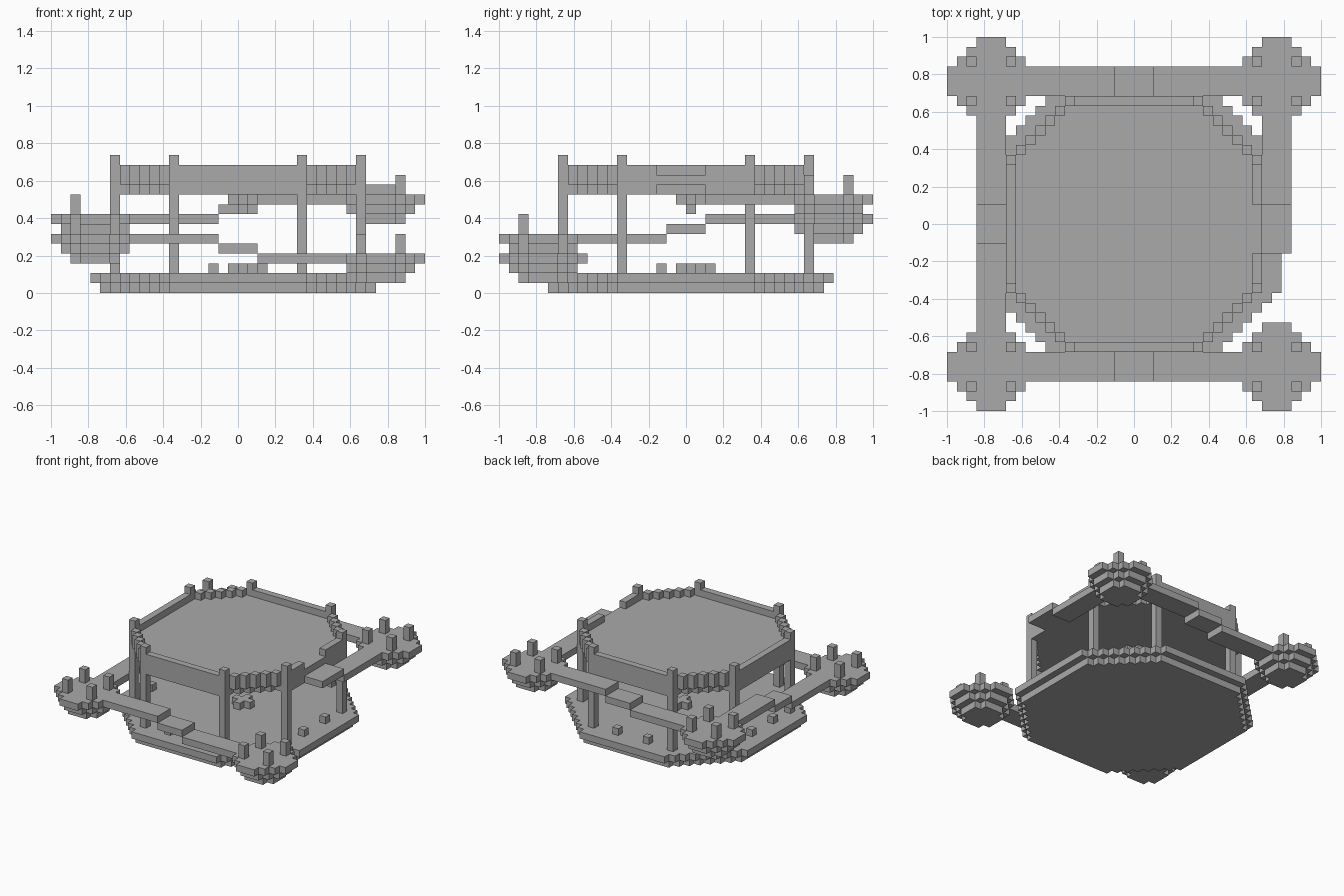
import bpy, bmesh

if "Cube" in bpy.data.objects:
    bpy.data.objects.remove(bpy.data.objects["Cube"])

V = 2 / 38  # edge of one block

stone = bpy.data.materials.new("grey_stone")
stone.diffuse_color = (0.4, 0.4, 0.4, 1)
stone.use_nodes = True
stone.node_tree.nodes["Principled BSDF"].inputs["Base Color"].default_value = stone.diffuse_color

DIRS = {
    (1, 0, 0): [(1, 0, 0), (1, 1, 0), (1, 1, 1), (1, 0, 1)],
    (-1, 0, 0): [(0, 0, 0), (0, 0, 1), (0, 1, 1), (0, 1, 0)],
    (0, 1, 0): [(0, 1, 0), (0, 1, 1), (1, 1, 1), (1, 1, 0)],
    (0, -1, 0): [(0, 0, 0), (1, 0, 0), (1, 0, 1), (0, 0, 1)],
    (0, 0, 1): [(0, 0, 1), (1, 0, 1), (1, 1, 1), (0, 1, 1)],
    (0, 0, -1): [(0, 0, 0), (0, 1, 0), (1, 1, 0), (1, 0, 0)],
}


def block_part(name, cells):
    """Mesh of the exposed faces of a set of block cells."""
    cells = set(cells)
    bm = bmesh.new()
    verts = {}
    for c in cells:
        for d, quad in DIRS.items():
            if tuple(a + b for a, b in zip(c, d)) in cells:
                continue
            face = []
            for q in quad:
                p = tuple(a + b for a, b in zip(c, q))
                if p not in verts:
                    verts[p] = bm.verts.new([k * V for k in p])
                face.append(verts[p])
            bm.faces.new(face)
    me = bpy.data.meshes.new(name)
    bm.to_mesh(me)
    bm.free()
    me.materials.append(stone)
    ob = bpy.data.objects.new(name, me)
    bpy.context.collection.objects.link(ob)
    return ob


def box(x0, x1, y0, y1, z0, z1):
    return {(x, y, z) for x in range(x0, x1) for y in range(y0, y1) for z in range(z0, z1)}


def octagon(half, limit, z, rim=False):
    """Stepped octagon of cells; rim keeps only the outer ring."""
    out = set()
    for x in range(-half, half):
        for y in range(-half, half):
            ax, ay = abs(x + 0.5), abs(y + 0.5)
            if ax + ay > limit:
                continue
            if rim and max(ax, ay) < half - 0.5 and ax + ay < limit:
                continue
            out.add((x, y, z))
    return out


def disc(cx, cy, z, r2):
    return {(cx + i, cy + j, z) for i in range(-4, 5) for j in range(-4, 5) if i * i + j * j <= r2}


# Ground floor, flaring out over two layers
block_part("ground_floor", octagon(14, 20, 0) | octagon(15, 21, 1))

# Upper floor with low railing, open on the right at the landing
block_part("upper_floor", octagon(13, 18, 10) | octagon(13, 19, 11))
block_part("railing", octagon(13, 19, 12, True) - box(12, 13, -3, 2, 12, 13))

# Eight pillars at the octagon corners
for n, (x, y) in enumerate([(a, b) for a in (-7, 6) for b in (-13, 12)]
                           + [(a, b) for a in (-13, 12) for b in (-7, 6)]):
    block_part(f"pillar_{n + 1}", box(x, x + 1, y, y + 1, 2, 14))

# Corner turrets rising around the building, each with four posts
turrets = {"front_right": (14, -15, 3), "front_left": (-15, -15, 5),
           "back_left": (-15, 14, 7), "back_right": (14, 14, 9)}
for name, (x, y, t) in turrets.items():
    block_part(f"{name}_turret", disc(x, y, t, 17) | disc(x, y, t - 1, 10) | disc(x, y, t - 2, 5))
    posts = set()
    for i in (-2, 2):
        for j in (-2, 2):
            posts |= box(x + i, x + i + 1, y + j, y + j + 1, t + 1, t + 3)
    block_part(f"{name}_posts", posts)

# Stepped walkways linking the turrets
block_part("front_walkway", box(-11, -2, -16, -13, 5, 6) | box(-2, 2, -16, -13, 4, 5)
           | box(2, 11, -16, -13, 3, 4))
block_part("left_walkway", box(-16, -13, -11, -2, 5, 6) | box(-16, -13, -2, 2, 6, 7)
           | box(-16, -13, 2, 11, 7, 8))
block_part("back_walkway", box(-11, -2, 13, 16, 7, 8) | box(-2, 2, 13, 16, 8, 9)
           | box(2, 11, 13, 16, 9, 10))
block_part("right_walkway", box(13, 16, 2, 11, 9, 10) | box(13, 16, -3, 2, 10, 11))

# Marker stones in pairs on the four sides of the ground floor
markers = set()
for a in (-13, 12):
    for b in (-3, 2):
        markers |= {(a, b, 2), (b, a, 2)}
block_part("marker_stones", markers)

# Hearth on the floor and lamp hanging above it
block_part("hearth", disc(0, 0, 2, 1))
block_part("hanging_lamp", disc(0, 0, 9, 1) | {(0, 0, 8)})
